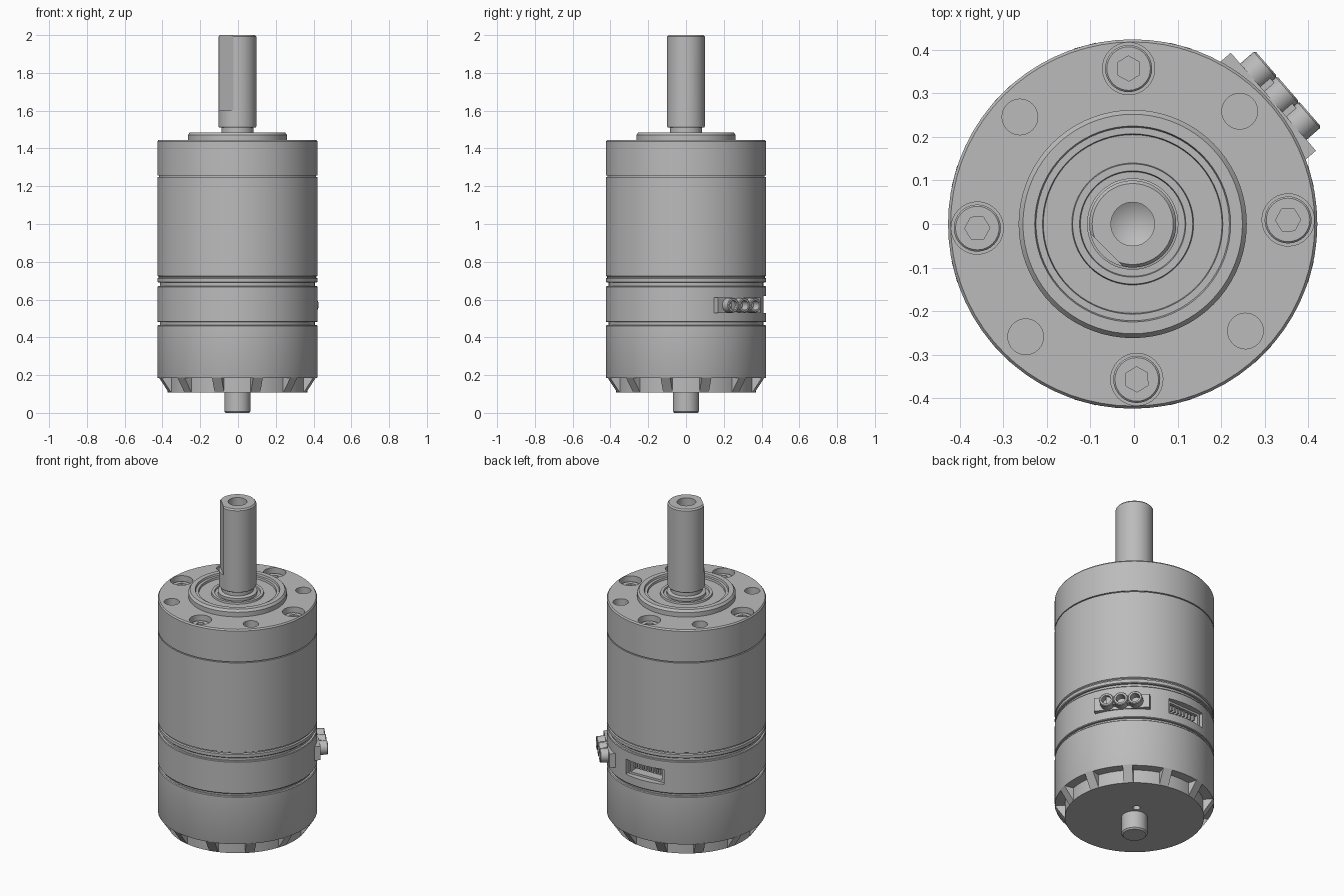
import bpy, bmesh, math
from mathutils import Matrix, Vector

cube = bpy.data.objects.get("Cube")
if cube:
    bpy.data.objects.remove(cube)

metal = bpy.data.materials.new("brushed_grey")
metal.use_nodes = True
GREY = (0.5, 0.5, 0.5, 1)
metal.diffuse_color = GREY
metal.node_tree.nodes["Principled BSDF"].inputs["Base Color"].default_value = GREY
parts = []


def finish(name, bm):
    """Turn a bmesh into a named grey object."""
    bmesh.ops.recalc_face_normals(bm, faces=bm.faces)
    mesh = bpy.data.meshes.new(name)
    bm.to_mesh(mesh)
    bm.free()
    mesh.materials.append(metal)
    ob = bpy.data.objects.new(name, mesh)
    bpy.context.collection.objects.link(ob)
    parts.append(ob)
    return ob


def lathe(name, profile, steps=72, matrix=Matrix()):
    """Revolve (radius, height) points around z; the ends lie on the axis."""
    bm = bmesh.new()
    verts = [bm.verts.new((r, 0, z)) for r, z in profile]
    edges = [bm.edges.new(pair) for pair in zip(verts, verts[1:])]
    bmesh.ops.spin(bm, geom=verts + edges, cent=(0, 0, 0), axis=(0, 0, 1),
                   angle=math.tau, steps=steps)
    bmesh.ops.remove_doubles(bm, verts=bm.verts, dist=1e-5)
    bm.transform(matrix)
    return finish(name, bm)


def rod(name, radius, low, high, matrix=Matrix(), steps=32):
    return lathe(name, [(0, low), (radius, low), (radius, high), (0, high)], steps, matrix)


def box(name, size, centre, matrix=Matrix()):
    bm = bmesh.new()
    bmesh.ops.create_cube(bm, size=1)
    bm.transform(matrix @ Matrix.Translation(centre) @ Matrix.Diagonal((*size, 1)))
    return finish(name, bm)


def carve(target, cutters):
    """Cut each helper out of the target, then drop the helper."""
    for cutter in cutters:
        mod = target.modifiers.new("cut", "BOOLEAN")
        mod.operation = "DIFFERENCE"
        mod.solver = "EXACT"
        mod.object = cutter
        bpy.context.view_layer.objects.active = target
        bpy.ops.object.modifier_apply(modifier=mod.name)
        parts.remove(cutter)
        bpy.data.objects.remove(cutter)


def turn(degrees):
    return Matrix.Rotation(math.radians(degrees), 4, "Z")


def at(degrees, radius, z=0):
    return turn(degrees) @ Matrix.Translation((radius, 0, z))


OUTWARD = Matrix.Rotation(math.pi / 2, 4, "Y")  # points local z along +x
R = 0.424

# Front flange with four counterbores and four plain holes
flange = lathe("front_flange", [
    (0, 1.25), (R - .008, 1.25), (R - .008, 1.256), (R, 1.256),
    (R, 1.437), (R - .006, 1.445), (0, 1.445)])
holes = []
for i in range(4):
    holes.append(rod("counterbore", .06, 1.395, 1.6, at(1.5 + 90 * i, .357)))
    holes.append(rod("mount_hole", .041, 1.35, 1.6, at(46.5 + 90 * i, .357)))
carve(flange, holes)

# Socket head screws in the counterbores
for i in range(4):
    place = at(1.5 + 90 * i, .357)
    screw = lathe("flange_screw", [(0, 1.38), (.054, 1.38), (.054, 1.412),
                                   (.05, 1.416), (0, 1.416)], 32, place)
    carve(screw, [rod("hex_socket", .029, 1.395, 1.5, place, 6)])

# Raised boss with the bearing set into it
lathe("bearing_boss", [
    (0, 1.44), (.262, 1.44), (.262, 1.472), (.252, 1.485), (.225, 1.485),
    (.222, 1.474), (.207, 1.474), (.205, 1.462), (.14, 1.462), (.138, 1.472),
    (.122, 1.472), (.12, 1.464), (0, 1.464)])

# Output shaft: centre-drilled end, flat and cross hole
shaft = lathe("output_shaft", [
    (0, 1.45), (.105, 1.45), (.105, 1.48), (.085, 1.485), (.085, 1.51),
    (.096, 1.51), (.1, 1.516), (.1, 1.992), (.093, 2), (.05, 2),
    (.05, 1.95), (0, 1.92)], 48)
carve(shaft, [box("flat_cutter", (.1, .3, .6), (.134, 0, 1.9), turn(225)),
              rod("cross_hole", .025, -.3, .3, at(45, 0, 1.8) @ OUTWARD, 24)])

# Gear housing with a narrow line near its lower rim
lathe("gear_housing", [
    (0, .69), (R - .004, .69), (R, .694), (R, .712), (R - .007, .716),
    (R - .007, .721), (R, .725), (R, 1.25), (0, 1.25)])

# Necks that show as grooves between the sections
rod("upper_groove", .41, .66, .70, steps=72)
rod("lower_groove", .41, .455, .49, steps=72)

# Electronics band with the signal socket opening
band = lathe("electronics_band", [
    (0, .48), (R - .003, .48), (R, .484), (R, .667), (R - .003, .671), (0, .671)])
SOCKET = turn(92)
carve(band, [box("socket_cutter", (.16, .24, .088), (.42, 0, .574), SOCKET)])

# Signal socket: thin shell and a row of pins
for z in (.538, .61):
    box("socket_wall", (.055, .22, .012), (.365, 0, z), SOCKET)
for y in (-.105, .105):
    box("socket_side", (.055, .012, .08), (.365, y, .574), SOCKET)
for i in range(8):
    box("socket_pin", (.05, .01, .03), (.36, -.077 + .022 * i, .584), SOCKET)

# Power connector: backing plate and three joined barrels
POWER = turn(41)
box("power_plate", (.07, .298, .08), (.393, 0, .57), POWER)
for i in (-1, 0, 1):
    place = POWER @ Matrix.Translation((0, .077 * i, .57)) @ OUTWARD
    lathe("power_barrel", [(0, .4), (.039, .4), (.039, .469), (.035, .473),
                           (.025, .473), (.025, .42), (0, .42)], 24, place)
box("power_bridge", (.06, .16, .045), (.428, 0, .57), POWER)
bridge = parts[-1]
carve(bridge, [rod("barrel_bore", .03, .3, .6,
                   POWER @ Matrix.Translation((0, .077 * i, .57)) @ OUTWARD, 24)
               for i in (-1, 0, 1)])

# Motor can, with a small hole in its vented base
lathe("motor_can", [
    (0, .185), (R - .002, .185), (R, .19), (R, .461), (R - .004, .465), (0, .465)])
base = rod("vent_core", .37, .108, .2, steps=72)
carve(base, [rod("base_hole", .02, 0, .16, Matrix.Translation((.057, .085, 0)), 20)])

# Twelve sloped ribs around the vents
for i in range(12):
    bm = bmesh.new()
    outline = [(.34, .108), (.37, .108), (R, .188), (.34, .188)]
    face = bm.faces.new([bm.verts.new((x, -.026, z)) for x, z in outline])
    extruded = bmesh.ops.extrude_face_region(bm, geom=[face])["geom"]
    bmesh.ops.translate(bm, vec=Vector((0, .052, 0)),
                        verts=[g for g in extruded if isinstance(g, bmesh.types.BMVert)])
    bm.transform(turn(15 + 30 * i))
    finish("vent_rib", bm)

# Rear shaft stub
lathe("rear_shaft", [(0, 0), (.062, 0), (.069, .008), (.069, .12), (0, .12)], 32)

# Smooth the round surfaces and centre the whole
bpy.ops.object.select_all(action="DESELECT")
for ob in parts:
    ob.location.x -= .003
    ob.select_set(True)
bpy.context.view_layer.objects.active = parts[0]
bpy.ops.object.shade_smooth_by_angle(angle=math.radians(30))
